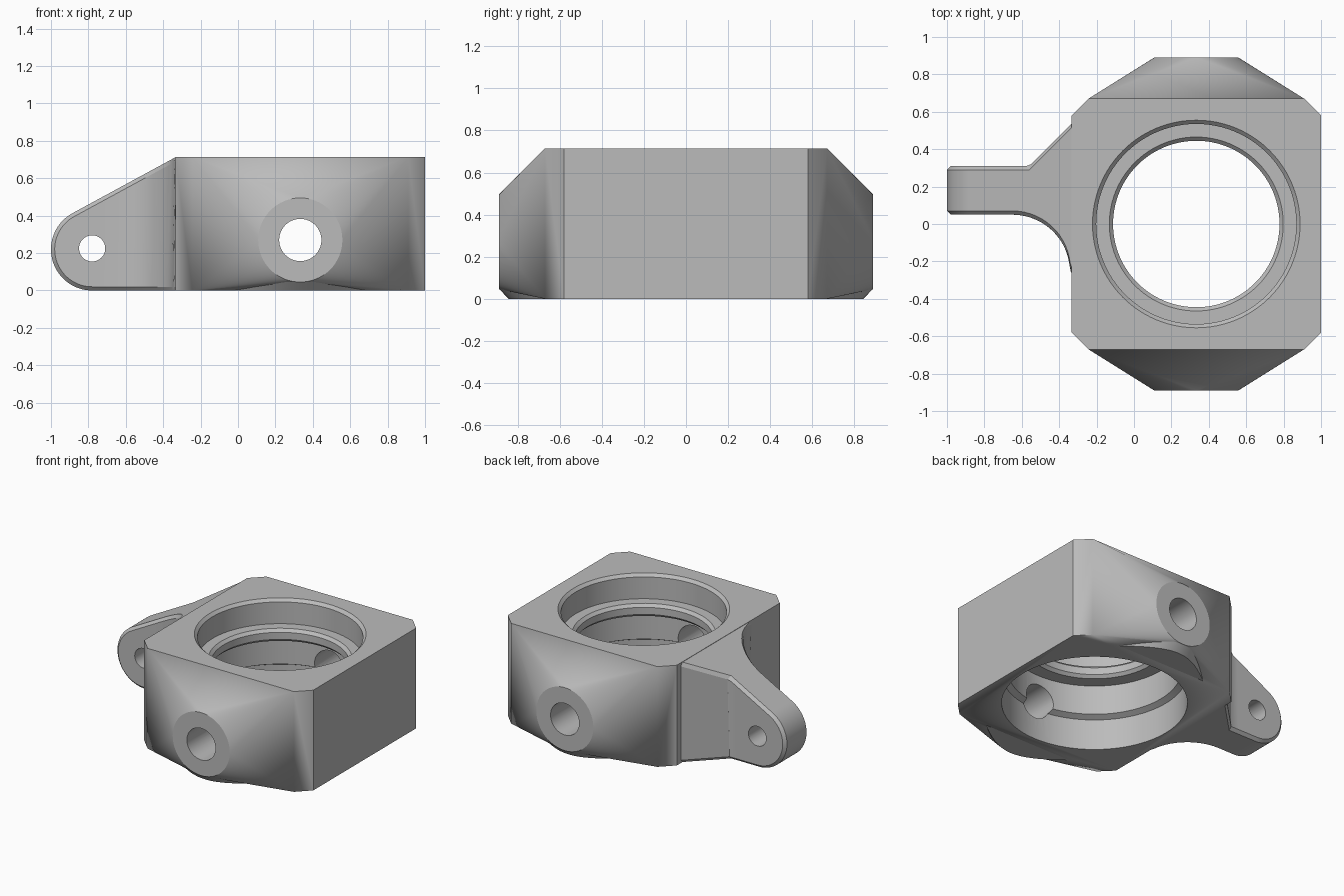
import bpy, bmesh
from math import sin, cos, pi, sqrt, radians
from mathutils import Matrix, Vector

if "Cube" in bpy.data.objects:
    bpy.data.objects.remove(bpy.data.objects["Cube"], do_unlink=True)

CX, HALF_X, HALF_Y, H = 0.333, 0.667, 0.67, 0.715   # block centre and size
CH = 0.09                                           # block corner chamfer
BZ, BR, BY = 0.27, 0.225, 0.89                      # boss height, radius, reach

metal = bpy.data.materials.new("plain_grey")
metal.use_nodes = True
GREY = (0.5, 0.5, 0.5, 1)
metal.diffuse_color = GREY
metal.node_tree.nodes["Principled BSDF"].inputs["Base Color"].default_value = GREY


def make(name, bm):
    bmesh.ops.recalc_face_normals(bm, faces=bm.faces)
    mesh = bpy.data.meshes.new(name)
    bm.to_mesh(mesh)
    bm.free()
    mesh.materials.append(metal)
    ob = bpy.data.objects.new(name, mesh)
    bpy.context.collection.objects.link(ob)
    return ob


def boolean(ob, tool, operation):
    tool.hide_render = True
    mod = ob.modifiers.new("cut", 'BOOLEAN')
    mod.object, mod.operation, mod.solver = tool, operation, 'EXACT'
    bpy.context.view_layer.objects.active = ob
    bpy.ops.object.modifier_apply(modifier=mod.name)
    bpy.data.objects.remove(tool, do_unlink=True)


def smooth(ob):
    bpy.ops.object.select_all(action='DESELECT')
    ob.select_set(True)
    bpy.context.view_layer.objects.active = ob
    bpy.ops.object.shade_smooth_by_angle(angle=radians(14))


def ring(r, y, n=64):
    return [Vector((CX + r * cos(2 * pi * i / n), y, BZ + r * sin(2 * pi * i / n)))
            for i in range(n)]


def y_cylinder(name, x, z, r, length):
    bm = bmesh.new()
    bmesh.ops.create_cone(bm, cap_ends=True, segments=48, radius1=r, radius2=r, depth=length,
                          matrix=Matrix.Translation((x, 0, z)) @ Matrix.Rotation(pi / 2, 4, 'X'))
    return make(name, bm)


def hull(bm, points):
    for p in points:
        bm.verts.new(p)
    out = bmesh.ops.convex_hull(bm, input=bm.verts)
    junk = {v for v in out["geom_interior"] + out["geom_unused"]
            if isinstance(v, bmesh.types.BMVert)}
    bmesh.ops.delete(bm, geom=list(junk), context='VERTS')
    bmesh.ops.dissolve_limit(bm, angle_limit=0.002, verts=bm.verts, edges=bm.edges)


# Housing: chamfered block tapering to a round boss at the front and back
bm = bmesh.new()
pts = ring(BR, BY) + ring(BR, -BY)
for sx in (-1, 1):
    for sy in (-1, 1):
        for z in (0, H):
            pts.append(Vector((CX + sx * HALF_X, sy * (HALF_Y - CH), z)))
            pts.append(Vector((CX + sx * (HALF_X - CH), sy * HALF_Y, z)))
hull(bm, pts)
housing = make("housing", bm)

# Conical lower lip of each boss, flattened at the base
for s in (-1, 1):
    bm = bmesh.new()
    hull(bm, ring(BR - 0.002, s * (BY - 0.001)) + ring(BR + 0.25, s * (BY - 0.25)))
    for z, up in ((0, -1), (0.2, 1)):
        cut = bmesh.ops.bisect_plane(bm, geom=bm.verts[:] + bm.edges[:] + bm.faces[:],
                                     plane_co=(0, 0, z), plane_no=(0, 0, up), clear_outer=True)
        bmesh.ops.holes_fill(bm, edges=[e for e in cut["geom_cut"]
                                        if isinstance(e, bmesh.types.BMEdge)])
    boolean(housing, make("boss_lip", bm), 'UNION')

# Stepped vertical bore, revolved from (radius, height) pairs
bore = [(0, -0.1), (0.6, -0.1), (0.6, 0.22), (0.56, 0.24), (0.56, 0.45), (0.465, 0.45),
        (0.445, 0.47), (0.445, 0.52), (0.465, 0.54), (0.535, 0.54), (0.535, H - 0.02),
        (0.555, H), (0.555, H + 0.1), (0, H + 0.1)]
bm = bmesh.new()
vs = [bm.verts.new((CX + r, 0, z)) for r, z in bore]
edges = [bm.edges.new(p) for p in zip(vs, vs[1:])]
bmesh.ops.spin(bm, geom=vs + edges, cent=(CX, 0, 0), axis=(0, 0, 1), angle=2 * pi, steps=96)
bmesh.ops.remove_doubles(bm, verts=bm.verts, dist=0.0005)
boolean(housing, make("bore_cutter", bm), 'DIFFERENCE')
boolean(housing, y_cylinder("pin_cutter", CX, BZ, 0.113, 2.4), 'DIFFERENCE')
smooth(housing)

# Side arm: rounded lever plate flaring into the block
TX, TR, C, SLOPE = -0.78, 0.22, 0.02, radians(118.5)


def front_y(x):
    d = min(max(x + 0.65, 0), 0.31)
    return -0.26 + sqrt(0.31 ** 2 - d * d)


def back_y(x):
    return 0.31 + max(0, x + 0.56)


# Upper and lower edge points of the lever, each with its outward normal
pairs = []
STEPS = 20
for i in range(STEPS + 1):
    k = i / STEPS
    a, b = pi + (SLOPE - pi) * k, pi + pi / 2 * k
    pairs.append([((TX + TR * cos(t), TR + TR * sin(t)), (cos(t), sin(t))) for t in (a, b)])
n = (cos(SLOPE), sin(SLOPE))
tx, tz = pairs[-1][0][0]
stations = sorted([-0.72, -0.56, -0.33] + [-0.65 + 0.31 * sin(radians(d)) for d in range(0, 88, 6)])
for x in [x for x in stations if x <= -0.33]:
    z = min(tz - (x - tx) * n[0] / n[1], H)
    pairs.append([((x, z), n), ((x, 0), (0, -1))])

bm = bmesh.new()
rows = []
for pair in pairs:
    row = []
    for (x, z), (nx, nz) in pair:
        ix, iz = min(x - C * nx, -0.33), z - C * nz
        row.append([bm.verts.new(p) for p in (
            (ix, front_y(ix), iz), (x, front_y(x) + C, z),
            (x, back_y(x) - C, z), (ix, back_y(ix), iz))])
    rows.append(row[0] + row[1][::-1])
for a, b in zip(rows, rows[1:]):
    for i in range(8):
        j = (i + 1) % 8
        bm.faces.new((a[i], a[j], b[j], b[i]))
bm.faces.new(rows[-1])
bmesh.ops.remove_doubles(bm, verts=bm.verts, dist=0.0005)
arm = make("side_arm", bm)
boolean(arm, y_cylinder("bolt_cutter", TX, 0.225, 0.07, 1.5), 'DIFFERENCE')
smooth(arm)
